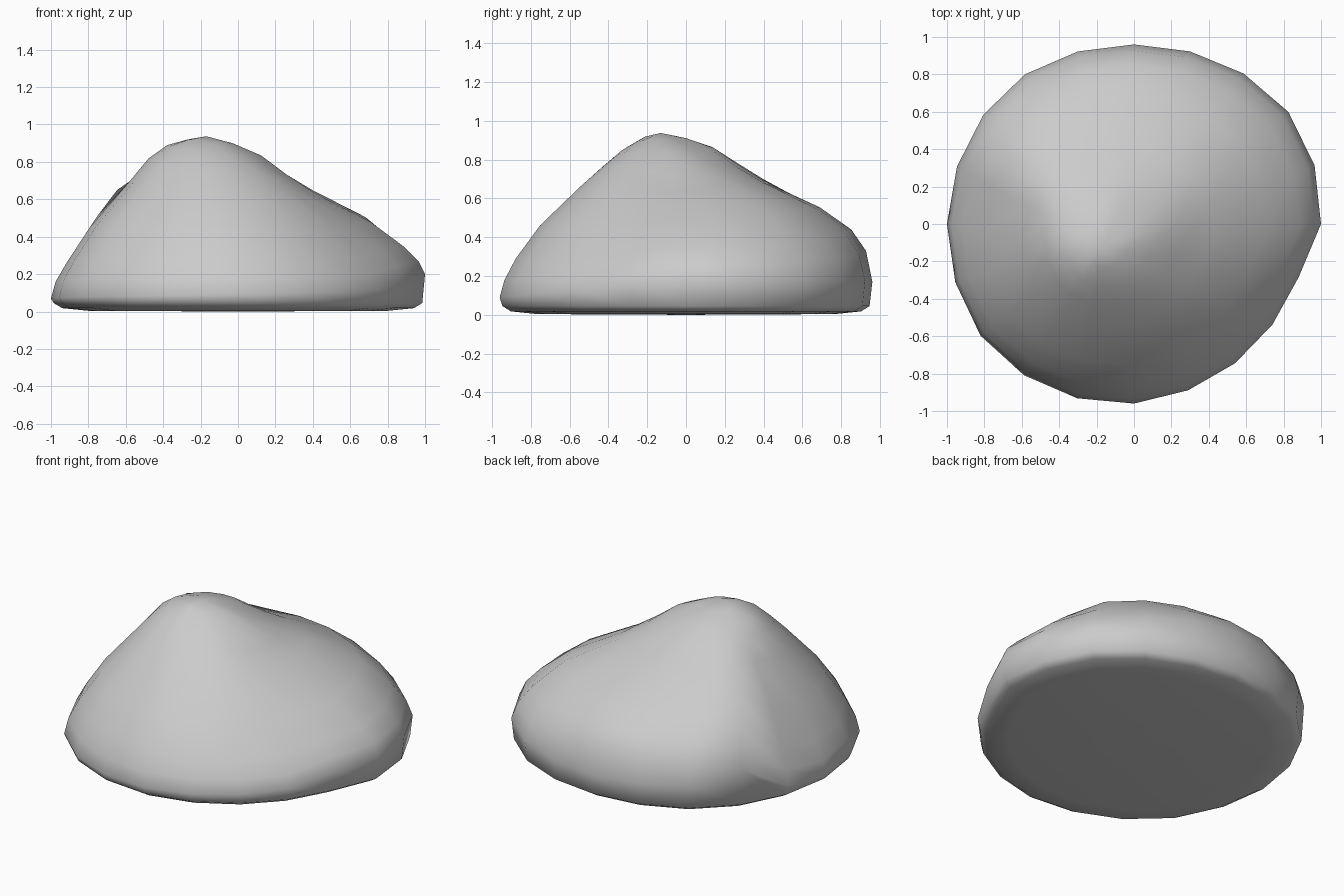
import bpy, bmesh, math

if "Cube" in bpy.data.objects:
    bpy.data.objects.remove(bpy.data.objects["Cube"])

# Outline seen from above: radius every 18 degrees, starting at +x
OUTLINE = [1.0, 1.015, 1.02, 0.995, 0.97, 0.96, 0.97, 0.99, 0.995, 0.995,
           1.0, 1.005, 1.015, 1.0, 0.98, 0.96, 0.935, 0.92, 0.915, 0.925]
PEAK = (-0.17, -0.13)
TOP = 0.937
N = len(OUTLINE)

# Heights from peak to rim at these fractions, keyed by outline position
FRACTIONS = [0.12, 0.25, 0.37, 0.5, 0.75, 0.9, 0.97, 1.0]
PROFILES = [
    (0.0, [0.90, 0.835, 0.73, 0.63, 0.48, 0.35, 0.27, 0.20]),    # right
    (2.5, [0.90, 0.825, 0.75, 0.685, 0.55, 0.39, 0.28, 0.18]),   # back right shoulder
    (5.0, [0.91, 0.86, 0.77, 0.68, 0.555, 0.44, 0.33, 0.17]),    # back
    (7.0, [0.912, 0.87, 0.80, 0.72, 0.56, 0.43, 0.32, 0.20]),    # beside the ridge
    (8.0, [0.915, 0.875, 0.82, 0.76, 0.65, 0.51, 0.40, 0.28]),   # back left ridge
    (9.0, [0.92, 0.88, 0.82, 0.72, 0.51, 0.31, 0.19, 0.10]),     # steep left panel
    (10.0, [0.92, 0.89, 0.82, 0.69, 0.45, 0.26, 0.16, 0.07]),    # left
    (12.5, [0.92, 0.87, 0.785, 0.68, 0.46, 0.29, 0.18, 0.08]),   # front left
    (15.0, [0.90, 0.835, 0.755, 0.66, 0.46, 0.29, 0.18, 0.09]),  # front
    (17.5, [0.90, 0.835, 0.755, 0.66, 0.45, 0.28, 0.19, 0.11]),  # front right
]


def height(k, level):
    """Blend the neighbouring profiles smoothly around the rock."""
    looped = PROFILES + [(N, PROFILES[0][1])]
    for (k0, a), (k1, b) in zip(looped, looped[1:]):
        if k0 <= k <= k1:
            t = (k - k0) / (k1 - k0)
            t = t * t * (3 - 2 * t)
            return a[level] * (1 - t) + b[level] * t


def rim(k, scale=1.0):
    a = 2 * math.pi * k / N
    return OUTLINE[k] * scale * math.cos(a), OUTLINE[k] * scale * math.sin(a)


bm = bmesh.new()
rings = []

# Upper slopes
for level, f in enumerate(FRACTIONS):
    ring = []
    for k in range(N):
        x, y = rim(k)
        ring.append(bm.verts.new((PEAK[0] + (x - PEAK[0]) * f,
                                  PEAK[1] + (y - PEAK[1]) * f, height(k, level))))
    rings.append(ring)

# Rounded lower edge and flat underside
for scale, z in [(0.985, 0.045), (0.94, 0.018), (0.80, 0.004)]:
    rings.append([bm.verts.new((*rim(k, scale), z)) for k in range(N)])

for a, b in zip(rings, rings[1:]):
    for k in range(N):
        j = (k + 1) % N
        bm.faces.new((a[k], b[k], b[j], a[j]))

# Close the peak and base
peak = bm.verts.new((*PEAK, TOP))
base = bm.verts.new((0, 0, 0))
for k in range(N):
    j = (k + 1) % N
    bm.faces.new((peak, rings[0][k], rings[0][j]))
    bm.faces.new((base, rings[-1][j], rings[-1][k]))

for face in bm.faces:
    face.smooth = True
bmesh.ops.recalc_face_normals(bm, faces=bm.faces)
mesh = bpy.data.meshes.new("rock")
bm.to_mesh(mesh)
bm.free()
rock = bpy.data.objects.new("rock", mesh)
bpy.context.collection.objects.link(rock)
